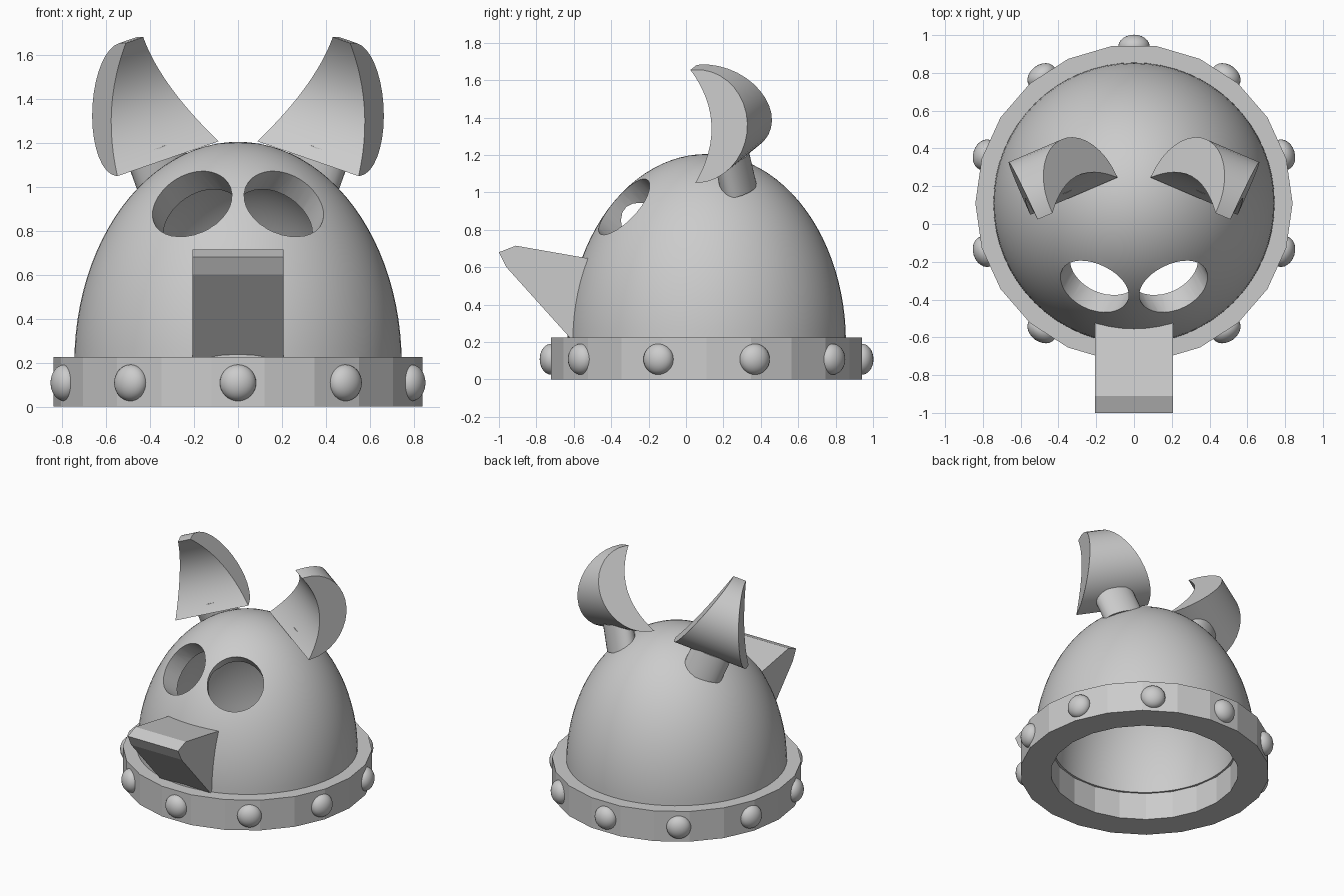
import bpy, bmesh, math
from mathutils import Matrix, Vector

cube = bpy.data.objects.get("Cube")
if cube:
    bpy.data.objects.remove(cube, do_unlink=True)

CENTRE_Y = 0.11
RIM_Z = 0.2

grey = bpy.data.materials.new("plain grey")
grey.use_nodes = True
grey.diffuse_color = (0.6, 0.6, 0.6, 1)
grey.node_tree.nodes["Principled BSDF"].inputs["Base Color"].default_value = (0.6, 0.6, 0.6, 1)


def finish(bm, name, smooth_angle=None):
    """Turn a bmesh into a named, coloured object."""
    bmesh.ops.remove_doubles(bm, verts=bm.verts, dist=1e-5)
    bmesh.ops.recalc_face_normals(bm, faces=bm.faces)
    mesh = bpy.data.meshes.new(name)
    bm.to_mesh(mesh)
    bm.free()
    obj = bpy.data.objects.new(name, mesh)
    bpy.context.collection.objects.link(obj)
    mesh.materials.append(grey)
    if smooth_angle:
        shade(obj, smooth_angle)
    return obj


def activate(obj):
    bpy.ops.object.select_all(action='DESELECT')
    obj.select_set(True)
    bpy.context.view_layer.objects.active = obj


def shade(obj, degrees):
    activate(obj)
    bpy.ops.object.shade_smooth_by_angle(angle=math.radians(degrees))


def lathe(name, profile, steps, closed=True):
    """Spin an (r, z) profile around the vertical axis of the helmet."""
    bm = bmesh.new()
    vs = [bm.verts.new((r, CENTRE_Y, z)) for r, z in profile]
    edges = [bm.edges.new(pair) for pair in zip(vs, vs[1:])]
    if closed:
        edges.append(bm.edges.new((vs[-1], vs[0])))
    bmesh.ops.spin(bm, geom=vs + edges, cent=(0, CENTRE_Y, 0), axis=(0, 0, 1),
                   angle=math.tau, steps=steps)
    return finish(bm, name)


def loft(name, start, end, smooth_angle=None):
    """Solid between two matching outlines."""
    bm = bmesh.new()
    a = [bm.verts.new(p) for p in start]
    b = [bm.verts.new(p) for p in end]
    n = len(a)
    bm.faces.new(a)
    bm.faces.new(b[::-1])
    for i in range(n):
        j = (i + 1) % n
        bm.faces.new((a[i], b[i], b[j], a[j]))
    return finish(bm, name, smooth_angle)


def cylinder(name, centre, axis, radius, depth, segments):
    bm = bmesh.new()
    bmesh.ops.create_cone(bm, cap_ends=True, segments=segments, radius1=radius,
                          radius2=radius, depth=depth)
    turn = Vector(axis).to_track_quat('Z', 'Y').to_matrix().to_4x4()
    bm.transform(Matrix.Translation(centre) @ turn)
    return finish(bm, name)


# Hollow dome with two eye holes
def arc(radius, height, count=24):
    return [(radius * math.cos(t), RIM_Z + height * math.sin(t))
            for t in (math.pi / 2 * i / count for i in range(count + 1))]


outer, inner = arc(0.745, 1.005), arc(0.615, 0.875)
dome = lathe("dome", outer[:-1] + [(0, outer[-1][1])], 64, closed=False)
bpy.data.objects.remove(dome, do_unlink=True)
shell = inner[:-1][::-1] + outer[:-1]
dome = lathe("dome", [(0, inner[-1][1])] + shell + [(0, outer[-1][1])], 64, closed=False)
for s in (-1, 1):
    cutter = cylinder("eye_cutter", (s * 0.21, -0.33, 0.92), (s * 0.38, -0.68, 0.62),
                      0.192, 0.5, 32)
    cutter.hide_render = True
    cut = dome.modifiers.new("eye_hole", 'BOOLEAN')
    cut.operation = 'DIFFERENCE'
    cut.solver = 'EXACT'
    cut.object = cutter
    activate(dome)
    bpy.ops.object.modifier_apply(modifier=cut.name)
    bpy.data.objects.remove(cutter, do_unlink=True)
shade(dome, 30)

# Faceted rim band
lathe("rim_band", [(0.633, 0), (0.84, 0), (0.84, 0.225), (0.633, 0.225)], 22)

# Ten flattened rivets around the band
for i in range(10):
    angle = math.radians(18 + 36 * i)
    bm = bmesh.new()
    bmesh.ops.create_uvsphere(bm, u_segments=24, v_segments=16, radius=0.083)
    bm.transform(Matrix.Translation((0.83 * math.cos(angle),
                                     CENTRE_Y + 0.83 * math.sin(angle), 0.108))
                 @ Matrix.Rotation(angle, 4, 'Z') @ Matrix.Diagonal((0.75, 1, 1, 1)))
    finish(bm, f"rivet_{i + 1}", 40)

# Beak, a side profile spread across the width
beak = [(-0.47, 0.638), (-0.91, 0.715), (-1.0, 0.68), (-0.96, 0.6), (-0.6, 0.2), (-0.53, 0.2)]
loft("beak", [(-0.207, y, z) for y, z in beak], [(0.207, y, z) for y, z in beak])

# Ears: crescents running across a tilted frame (across, up, back), narrowing upwards
FRAME = Matrix(((0.85, -0.36, -0.39), (0.25, -0.18, 0.95), (0.41, 0.905, 0.063))).inverted()
LOW, HIGH, TIP = 1.125, 1.695, 0.335
MID, HALF = (LOW + HIGH) / 2, (HIGH - LOW) / 2


def ear_point(side, across, up, back):
    p = FRAME @ Vector((across, up, back))
    return (side * p.x, p.y, p.z)


def crescent(count=18):
    turns = [math.pi * (i / count - 0.5) for i in range(count + 1)]
    back = [(MID + HALF * math.sin(t), TIP + 0.02 + 0.3 * math.cos(t)) for t in turns]
    front = [(MID + HALF * math.sin(t), TIP + 0.11 * math.cos(t) ** 2) for t in turns]
    return back + front[::-1]


def ear_end(side, bottom, top):
    return [ear_point(side, bottom + (top - bottom) * (u - LOW) / (HIGH - LOW), u, b)
            for u, b in crescent()]


for side, label in ((1, "left"), (-1, "right")):
    loft(label + "_ear", ear_end(side, -0.485, -0.31), ear_end(side, 0.04, -0.22), 30)

    # Short oval stem joining the ear to the dome
    ring = [(0.14 * math.cos(t), 0.085 * math.sin(t))
            for t in (math.tau * i / 24 for i in range(24))]
    loft(label + "_ear_stem", [ear_point(side, -0.22 + w, 0.99, 0.455 + b) for w, b in ring],
         [ear_point(side, -0.22 + w, 1.18, 0.455 + b) for w, b in ring], 30)
